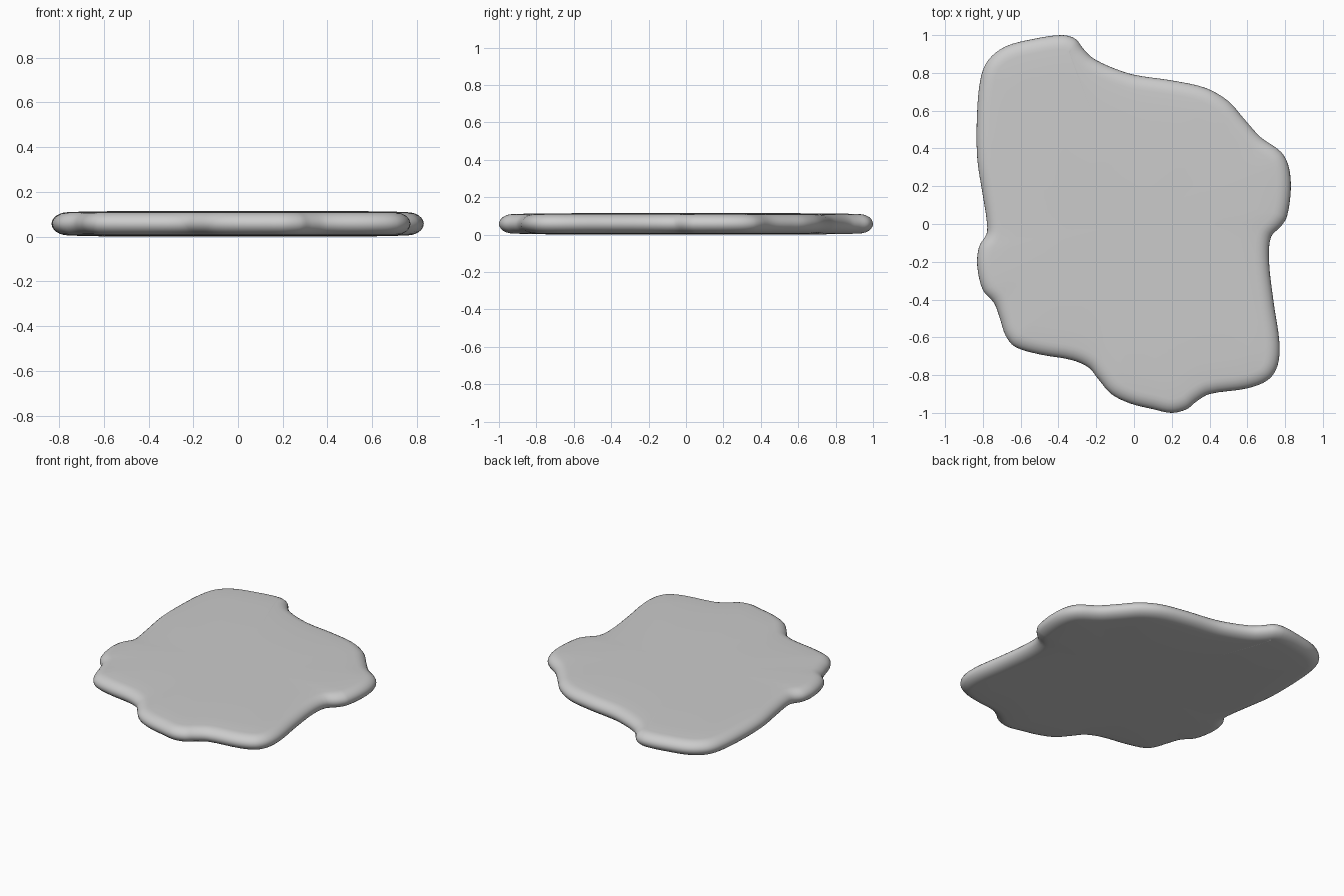
import bpy, bmesh, math
from mathutils import Vector

if "Cube" in bpy.data.objects:
    bpy.data.objects.remove(bpy.data.objects["Cube"])

# Puddle outline seen from above (clockwise from the top lobe)
OUTLINE = [Vector(p) for p in [
    (-.38, 1), (-.31, .98), (-.27, .93), (-.22, .88), (-.12, .83), (0, .79), (.2, .76),
    (.38, .72), (.5, .65), (.58, .56), (.67, .46), (.78, .38), (.82, .3), (.83, .18),
    (.81, .04), (.78, -.01), (.725, -.07), (.715, -.2), (.74, -.42), (.77, -.63),
    (.76, -.75), (.71, -.825), (.6, -.87), (.4, -.9), (.33, -.94), (.28, -.98), (.2, -1),
    (.1, -.98), (-.02, -.95), (-.12, -.9), (-.19, -.82), (-.24, -.76), (-.33, -.72),
    (-.5, -.69), (-.63, -.65), (-.68, -.59), (-.71, -.5), (-.74, -.42), (-.8, -.35),
    (-.83, -.22), (-.82, -.12), (-.78, -.05), (-.78, .02), (-.8, .15), (-.83, .35),
    (-.83, .6), (-.81, .78), (-.77, .87), (-.68, .94), (-.53, .98)]]
MID, STEPS, RIM = 0.0575, 4, 0.075


def smooth_loop(pts, steps):
    """Closed curve through the points, with tangents weighted by spacing."""
    n, out = len(pts), []
    for i in range(n):
        a, b, c, d = (pts[(i + k) % n] for k in (-1, 0, 1, 2))
        ab, bc, cd = (b - a).length, (c - b).length, (d - c).length
        m0 = (c - a) * bc / (ab + bc)
        m1 = (d - b) * bc / (bc + cd)
        for s in range(steps):
            t = s / steps
            out.append(b * (2*t**3 - 3*t*t + 1) + m0 * (t**3 - 2*t*t + t)
                       + c * (3*t*t - 2*t**3) + m1 * (t**3 - t*t))
    return out


loop = smooth_loop(OUTLINE, STEPS)
n = len(loop)
# Inward directions, averaged over neighbours so the rim does not fold
inward = []
for i in range(n):
    t = loop[(i + 5) % n] - loop[i - 5]
    inward.append(Vector((t.y, -t.x)).normalized())

bm = bmesh.new()


def ring(points, z):
    return [bm.verts.new((p.x, p.y, z)) for p in points]


def rim_ring(angle):
    inset = RIM * (1 - math.cos(angle))
    pts = [p + d * inset for p, d in zip(loop, inward)]
    return ring(pts, MID + 0.052 * math.sin(angle)), pts


# Rounded rim from bottom to top, closed by gently domed faces
angles = [math.radians(a) for a in range(-90, 91, 15)]
inner = rim = None
rings = []
for a in angles:
    r, pts = rim_ring(a)
    rings.append(r)
for scale, h in ((.88, .0555), (.5, .0572)):
    rings.insert(0, ring([p * scale for p in pts], MID - h))
    rings.append(ring([p * scale for p in pts], MID + h))

for low, high in zip(rings, rings[1:]):
    for i in range(n):
        j = (i + 1) % n
        bm.faces.new((low[i], low[j], high[j], high[i]))
for end, z in ((rings[0], 0), (rings[-1], 2 * MID)):
    centre = bm.verts.new((0, 0, z))
    for i in range(n):
        bm.faces.new((end[i], end[(i + 1) % n], centre))

bmesh.ops.recalc_face_normals(bm, faces=bm.faces)
for f in bm.faces:
    f.smooth = True
mesh = bpy.data.meshes.new("puddle_slab")
bm.to_mesh(mesh)
bm.free()
bpy.context.collection.objects.link(bpy.data.objects.new("puddle_slab", mesh))
